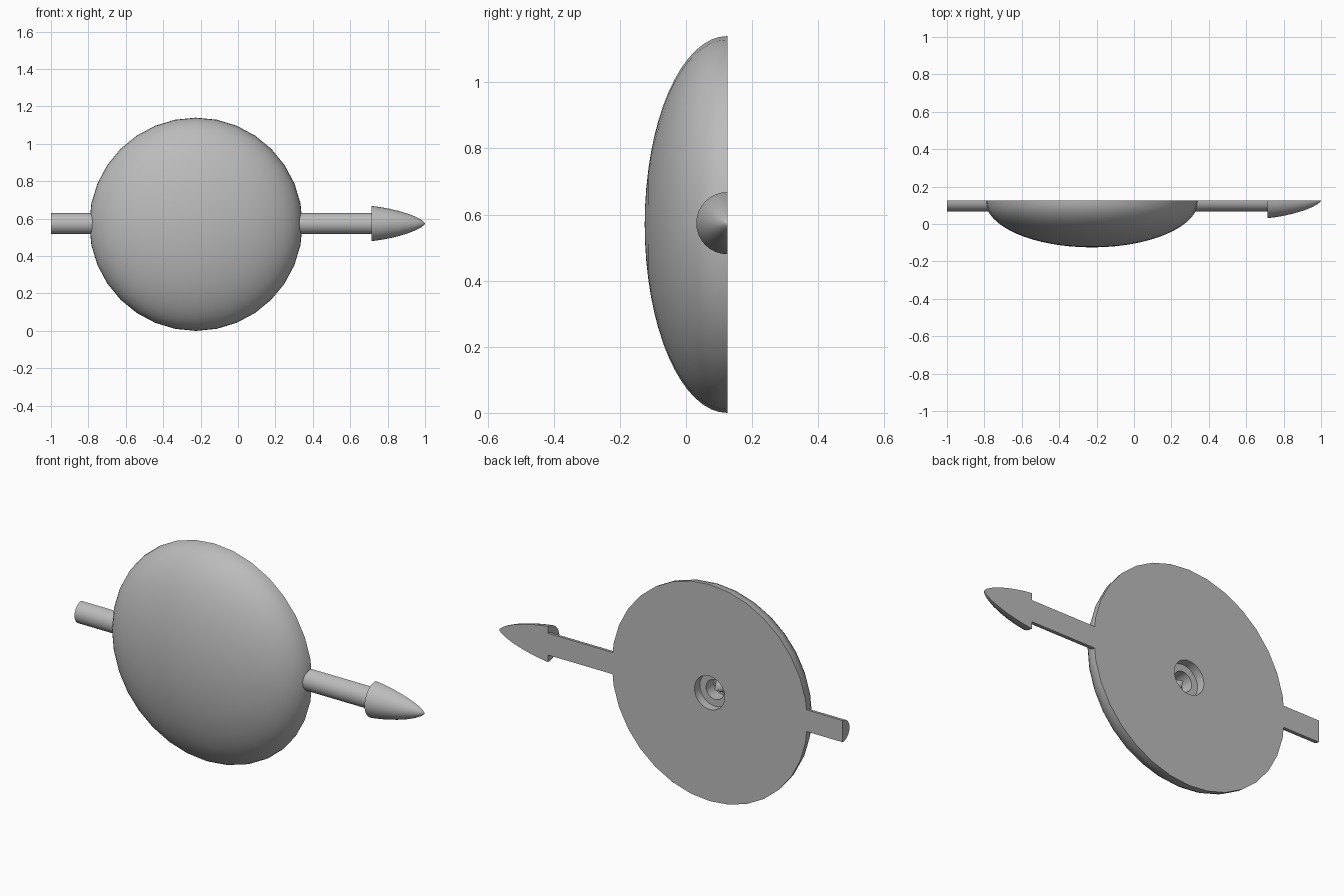
import bpy, bmesh, math
from mathutils import Vector

if "Cube" in bpy.data.objects:
    bpy.data.objects.remove(bpy.data.objects["Cube"])

BACK = 0.125          # plane of the flat back
DISC_X, DISC_Z = -0.225, 0.57
ROD_Z = 0.574

grey = bpy.data.materials.new("plain grey")
grey.use_nodes = True
grey.diffuse_color = (0.5, 0.5, 0.5, 1)
grey.node_tree.nodes["Principled BSDF"].inputs["Base Color"].default_value = (0.5, 0.5, 0.5, 1)


def lathe(name, points, axis, angle, steps, location):
    """Spin a profile about an axis; a part turn gets its flat side filled."""
    bm = bmesh.new()
    verts = [bm.verts.new(p) for p in points]
    edges = [bm.edges.new(pair) for pair in zip(verts, verts[1:])]
    bmesh.ops.spin(bm, geom=verts + edges, cent=(0, 0, 0), axis=axis,
                   angle=angle, steps=steps, use_duplicate=False)
    bmesh.ops.remove_doubles(bm, verts=bm.verts, dist=0.0002)
    rim = [e for e in bm.edges if e.is_boundary]
    if rim:
        bmesh.ops.contextual_create(bm, geom=rim)
    bmesh.ops.recalc_face_normals(bm, faces=bm.faces)
    mesh = bpy.data.meshes.new(name)
    bm.to_mesh(mesh)
    bm.free()
    mesh.materials.append(grey)
    obj = bpy.data.objects.new(name, mesh)
    obj.location = location
    bpy.context.collection.objects.link(obj)
    bpy.ops.object.select_all(action="DESELECT")
    obj.select_set(True)
    bpy.context.view_layer.objects.active = obj
    bpy.ops.object.shade_smooth_by_angle(angle=math.radians(35))
    return obj


def half_round(name, profile):
    """Half-round bar along x from (x, radius) pairs, flat side at the back."""
    points = [Vector((x, 0, r)) for x, r in profile]
    return lathe(name, points, (1, 0, 0), math.pi, 16, (0, BACK, ROD_Z))


# Domed disc with a stepped recess and a centre spike in its flat back
dome = []
for i in range(17):
    a = math.pi / 2 * i / 16
    dome.append(Vector((0.57 * math.sin(a), -0.25 * math.cos(a), 0)))
recess = [(0.088, 0), (0.088, -0.045), (0.052, -0.045), (0.052, -0.11),
          (0.04, -0.11), (0, -0.04)]
dome += [Vector((r, y, 0)) for r, y in recess]
lathe("domed_disc", dome, (0, 1, 0), math.tau, 32, (DISC_X, BACK, DISC_Z))

# Shaft on either side of the disc
for name, x0, x1 in (("tail_shaft", -1, -0.76), ("front_shaft", 0.31, 0.715)):
    half_round(name, [(x0, 0), (x0, 0.057), (x1, 0.057), (x1, 0)])

# Rounded arrow tip
half_round("arrow_tip", [(0.715, 0), (0.715, 0.094), (0.76, 0.088), (0.81, 0.079),
                         (0.86, 0.067), (0.91, 0.052), (0.95, 0.036),
                         (0.98, 0.02), (0.995, 0.008), (1, 0)])
